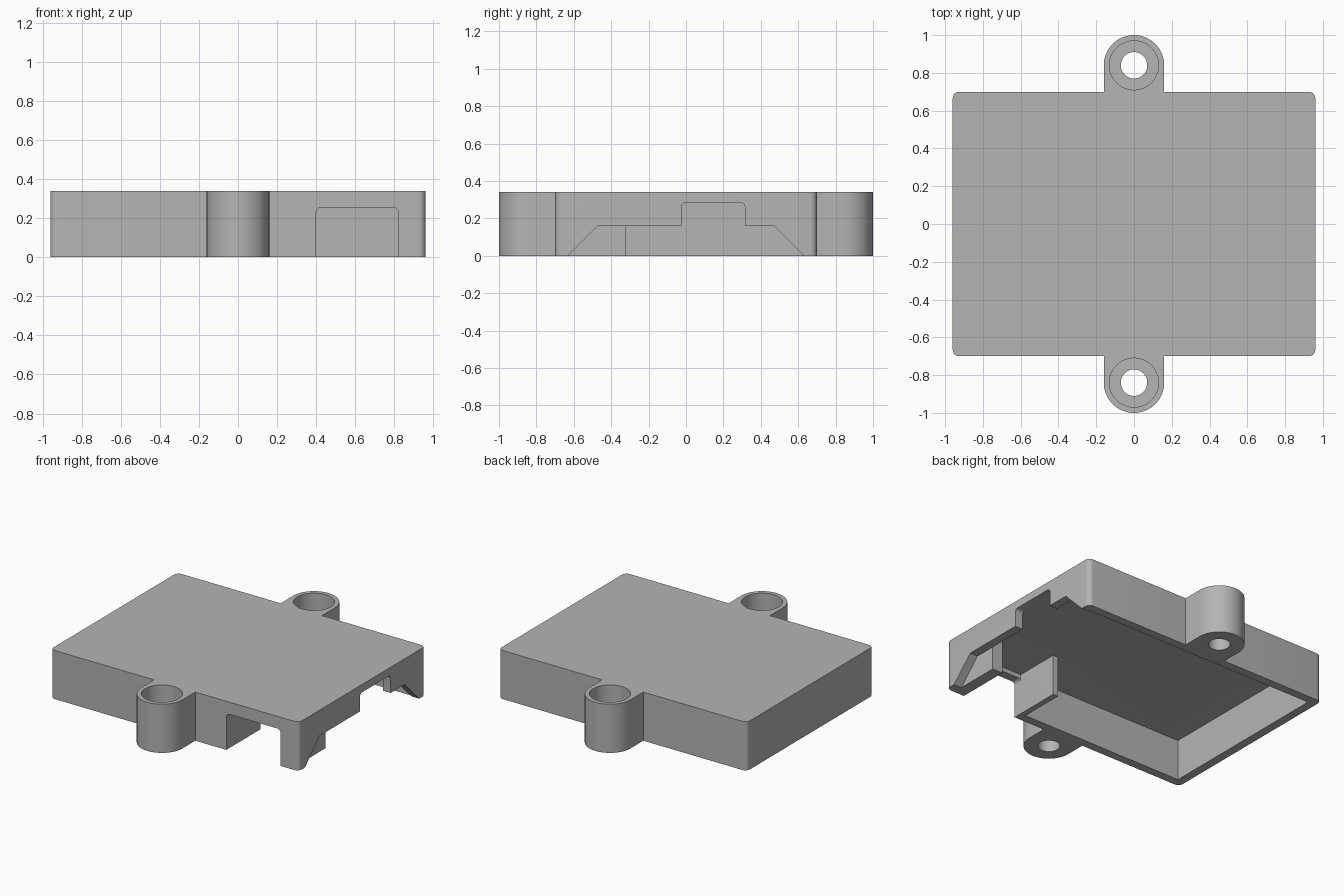
import bpy, bmesh, math
from mathutils import Matrix, Vector

if "Cube" in bpy.data.objects:
    bpy.data.objects.remove(bpy.data.objects["Cube"])

H = 0.34        # overall height
CEIL = 0.285    # underside of the lid

grey = bpy.data.materials.new("grey_plastic")
grey.diffuse_color = (0.46, 0.46, 0.46, 1)
grey.use_nodes = True
grey.node_tree.nodes["Principled BSDF"].inputs["Base Color"].default_value = grey.diffuse_color


def arc(cx, cy, r, a0, a1, n):
    """Points on an arc, angles in degrees."""
    return [(cx + r * math.cos(math.radians(a0 + (a1 - a0) * i / n)),
             cy + r * math.sin(math.radians(a0 + (a1 - a0) * i / n))) for i in range(n + 1)]


def prism(name, pts, start, end, axis="z"):
    """Extrude a 2D profile along an axis: z uses (x,y), y uses (x,z), x uses (y,z)."""
    place = {"z": lambda a, b: (a, b, start),
             "y": lambda a, b: (a, start, b),
             "x": lambda a, b: (start, a, b)}[axis]
    step = Vector([(end - start) * (axis == k) for k in "xyz"])
    bm = bmesh.new()
    face = bm.faces.new([bm.verts.new(place(*p)) for p in pts])
    new = bmesh.ops.extrude_face_region(bm, geom=[face])["geom"]
    bmesh.ops.translate(bm, vec=step, verts=[v for v in new if isinstance(v, bmesh.types.BMVert)])
    bmesh.ops.recalc_face_normals(bm, faces=bm.faces)
    mesh = bpy.data.meshes.new(name)
    bm.to_mesh(mesh)
    bm.free()
    mesh.materials.append(grey)
    ob = bpy.data.objects.new(name, mesh)
    bpy.context.collection.objects.link(ob)
    return ob


def cut(target, cutter):
    """Subtract the cutter and delete it."""
    cutter.hide_render = True
    mod = target.modifiers.new("cut", "BOOLEAN")
    mod.operation, mod.solver, mod.object = "DIFFERENCE", "EXACT", cutter
    bpy.context.view_layer.objects.active = target
    bpy.ops.object.modifier_apply(modifier=mod.name)
    bpy.data.objects.remove(cutter)


# Outer shell: rounded rectangle with a screw lug on the front and back
R = 0.035
half = (arc(0.96 - R, 0.70 - R, R, 0, 90, 6) + [(0.16, 0.70)]
        + arc(0, 0.84, 0.16, 0, 180, 32) + [(-0.16, 0.70)]
        + arc(-0.96 + R, 0.70 - R, R, 90, 180, 6))
outline = half + [(-x, -y) for x, y in half]
cover = prism("cover", outline, 0, H)

# Hollow underside, leaving a thin rib and a solid block beside the front channel
pocket = [(-0.90, -0.64), (0.36, -0.64), (0.36, -0.32), (0.40, -0.32), (0.40, -0.64),
          (0.82, -0.64), (0.82, -0.32), (0.90, -0.32), (0.90, 0.64), (-0.90, 0.64)]
cut(cover, prism("pocket_cutter", pocket, -0.1, CEIL))

# Front opening with rounded upper corners
r = 0.025
front = ([(0.40, -0.1), (0.82, -0.1)] + arc(0.82 - r, 0.255 - r, r, 0, 90, 5)
         + arc(0.40 + r, 0.255 - r, r, 90, 180, 5))
cut(cover, prism("front_opening_cutter", front, -0.8, -0.64, "y"))

# Right side opening: trapezoid with a raised rectangular notch
side = ([(-0.63, -0.1), (0.63, -0.1), (0.63, 0), (0.47, 0.16), (0.315, 0.16)]
        + arc(0.315 - r, CEIL - r, r, 0, 90, 5) + arc(-0.025 + r, CEIL - r, r, 90, 180, 5)
        + [(-0.025, 0.16), (-0.47, 0.16), (-0.63, 0)])
cut(cover, prism("side_opening_cutter", side, 0.90, 1.1, "x"))

# Screw holes with deep counterbores
for y in (-0.84, 0.84):
    for radius, z0 in ((0.07, -0.1), (0.13, 0.10)):
        cut(cover, prism("screw_cutter", arc(0, y, radius, 0, 360, 48)[:-1], z0, 0.5))

# Smooth the rounded surfaces, keep hard edges crisp
bpy.ops.object.select_all(action="DESELECT")
cover.select_set(True)
bpy.context.view_layer.objects.active = cover
bpy.ops.object.shade_smooth_by_angle(angle=math.radians(30))
